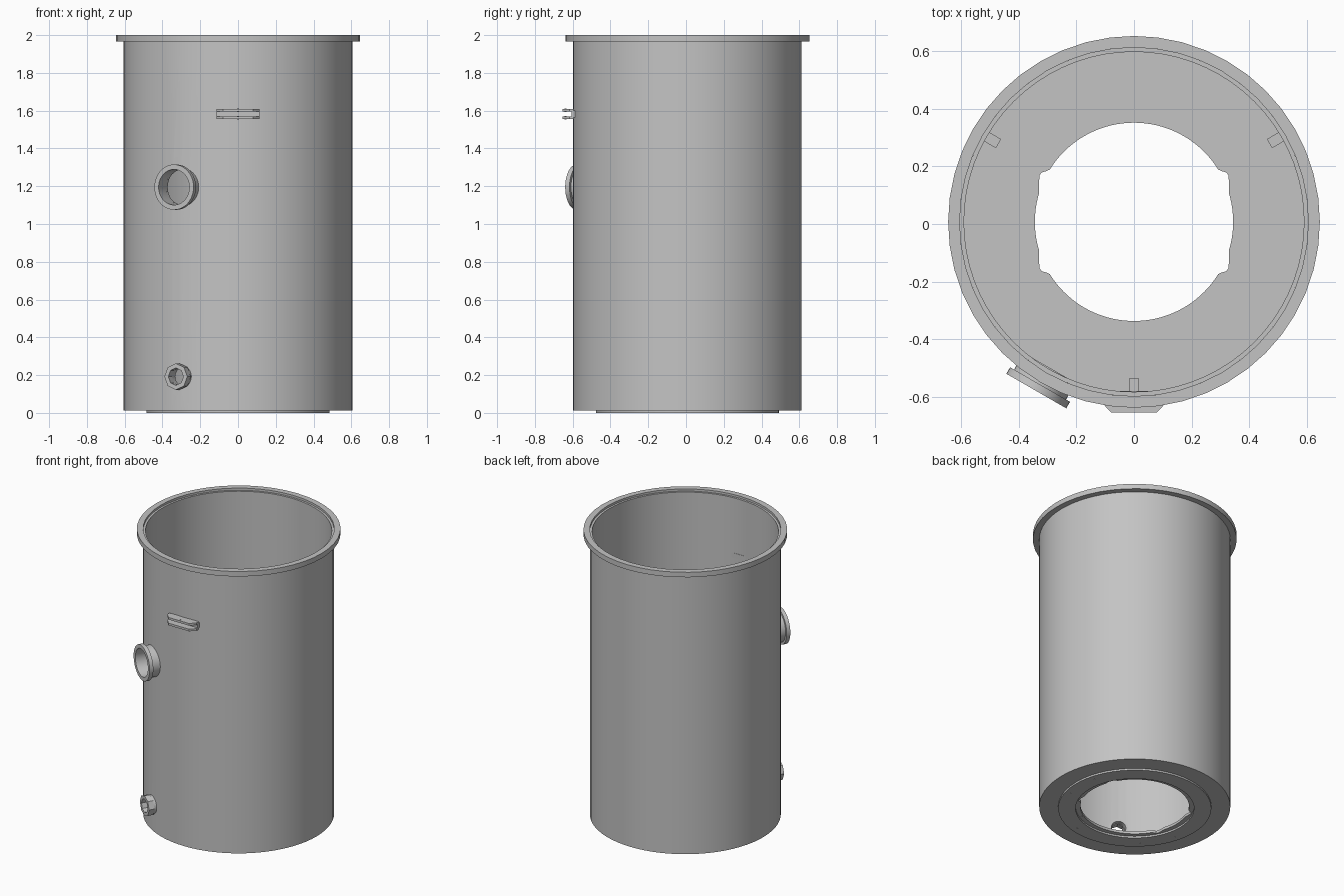
import bpy, bmesh, math
from mathutils import Matrix, Vector

cube = bpy.data.objects.get("Cube")
if cube:
    bpy.data.objects.remove(cube, do_unlink=True)

CY = 0.0075          # centre of the vessel along y
PORT_ANGLE = math.radians(240)

grey = bpy.data.materials.new("plain_grey")
grey.use_nodes = True
GREY = (0.55, 0.55, 0.55, 1)
grey.diffuse_color = GREY
grey.node_tree.nodes["Principled BSDF"].inputs["Base Color"].default_value = GREY


def make(name, bm, matrix=None, smooth=True):
    bmesh.ops.recalc_face_normals(bm, faces=bm.faces)
    if matrix:
        bm.transform(matrix)
    mesh = bpy.data.meshes.new(name)
    bm.to_mesh(mesh)
    bm.free()
    mesh.materials.append(grey)
    obj = bpy.data.objects.new(name, mesh)
    bpy.context.collection.objects.link(obj)
    if smooth:
        smooth_shade(obj)
    return obj


def smooth_shade(obj):
    bpy.ops.object.select_all(action='DESELECT')
    obj.select_set(True)
    bpy.context.view_layer.objects.active = obj
    bpy.ops.object.shade_smooth_by_angle(angle=math.radians(32))


def revolve(name, profile, segments, matrix):
    """Revolve a closed (radius, height) profile; a radius may be a function of angle."""
    bm = bmesh.new()
    rings = []
    for i in range(segments):
        a = 2 * math.pi * i / segments
        ring = []
        for r, z in profile:
            r = r(a) if callable(r) else r
            ring.append(bm.verts.new((r * math.cos(a), r * math.sin(a), z)))
        rings.append(ring)
    n = len(profile)
    for i in range(segments):
        p, q = rings[i], rings[(i + 1) % segments]
        for j in range(n):
            k = (j + 1) % n
            bm.faces.new((p[j], q[j], q[k], p[k]))
    return make(name, bm, matrix)


def tube(name, r_in, r_out, z0, z1, segments, matrix):
    return revolve(name, [(r_in, z0), (r_out, z0), (r_out, z1), (r_in, z1)], segments, matrix)


def prism(name, outline, z0, z1, matrix=None):
    bm = bmesh.new()
    base = bm.faces.new([bm.verts.new((x, y, z0)) for x, y in outline])
    top = bmesh.ops.extrude_face_region(bm, geom=[base])
    verts = [v for v in top["geom"] if isinstance(v, bmesh.types.BMVert)]
    bmesh.ops.translate(bm, verts=verts, vec=(0, 0, z1 - z0))
    return make(name, bm, matrix, smooth=False)


def disc(name, radius, depth, matrix, segments=12):
    bm = bmesh.new()
    bmesh.ops.create_cone(bm, cap_ends=True, segments=segments, radius1=radius,
                          radius2=radius, depth=depth)
    return make(name, bm, matrix)


centre = Matrix.Translation((0, CY, 0))


def around(angle, radius=0.0, z=0.0):
    """Place on the vessel axis, turned so local x points outward."""
    return centre @ Matrix.Rotation(angle, 4, 'Z') @ Matrix.Translation((radius, 0, z))


def outward(angle, z):
    """Local z points radially outward from the vessel axis at height z."""
    return around(angle, 0, z) @ Matrix.Rotation(math.pi / 2, 4, 'Y')


# Vessel wall, with openings cut for the two ports
wall = tube("vessel_wall", 0.59, 0.605, 0.012, 1.985, 72, centre)
for label, radius, z in (("upper", 0.094, 1.195), ("lower", 0.046, 0.192)):
    cutter = disc(label + "_port_cutter", radius, 0.4,
                  outward(PORT_ANGLE, z) @ Matrix.Translation((0, 0, 0.6)), 32)
    cutter.hide_render = True
    mod = wall.modifiers.new(label + "_opening", 'BOOLEAN')
    mod.operation = 'DIFFERENCE'
    mod.solver = 'EXACT'
    mod.object = cutter
    bpy.ops.object.select_all(action='DESELECT')
    bpy.context.view_layer.objects.active = wall
    wall.select_set(True)
    bpy.ops.object.modifier_apply(modifier=mod.name)
    bpy.data.objects.remove(cutter, do_unlink=True)
smooth_shade(wall)

# Rim flange
tube("rim_flange", 0.605, 0.645, 1.965, 2.0, 48, centre)


# Floor plate: round opening widened by a rounded rectangle
def opening(a):
    n = 24
    box = (abs(math.cos(a) / 0.329) ** n + abs(math.sin(a) / 0.177) ** n) ** (-1 / n)
    return max(0.344, box)


tube("floor_plate", opening, 0.598, 0.012, 0.03, 192, centre)

# Raised ring under the floor
tube("base_ring", 0.375, 0.485, 0.0, 0.014, 64, centre)
for i in range(12):
    disc("base_ring_screw", 0.005, 0.002, around(math.radians(30 * i + 15), 0.445, 0.0))
for i in (60, 120, 240, 300):
    disc("floor_screw", 0.005, 0.022, around(math.radians(i), 0.358, 0.021))

# Upper port: neck and bolting flange
port = outward(PORT_ANGLE, 1.195)
tube("upper_port_neck", 0.094, 0.104, 0.585, 0.66, 40, port)
tube("upper_port_flange", 0.094, 0.12, 0.652, 0.678, 40, port)

# Lower port: hexagonal socket with a round lip
port = outward(PORT_ANGLE, 0.192)
tube("lower_port_socket", lambda a: 0.046, 0.062, 0.585, 0.65, 32, port)
tube("lower_port_collar", 0.046, 0.07, 0.62, 0.658, 8, port)

# Inner mounting tabs
for i in (30, 150, 270):
    place = around(math.radians(i), 0.565)
    prism("inner_tab", [(-0.022, -0.018), (0.027, -0.018), (0.027, 0.018), (-0.022, 0.018)],
          0.05, 0.06, place)
    disc("inner_tab_screw", 0.005, 0.003, place @ Matrix.Translation((-0.002, 0, 0.06)))

# Front bracket: two tapered plates on a backing strip
plate = [(-0.113, -0.595), (-0.113, -0.618), (-0.08, -0.654),
         (0.08, -0.654), (0.113, -0.618), (0.113, -0.595)]
for z in (1.555, 1.595):
    prism("bracket_plate", plate, z, z + 0.015)
    disc("bracket_pin_hole", 0.005, 0.017, Matrix.Translation((0, -0.637, z + 0.0075)))
prism("bracket_back", [(-0.113, -0.58), (-0.113, -0.606), (0.113, -0.606), (0.113, -0.58)],
      1.565, 1.6)
